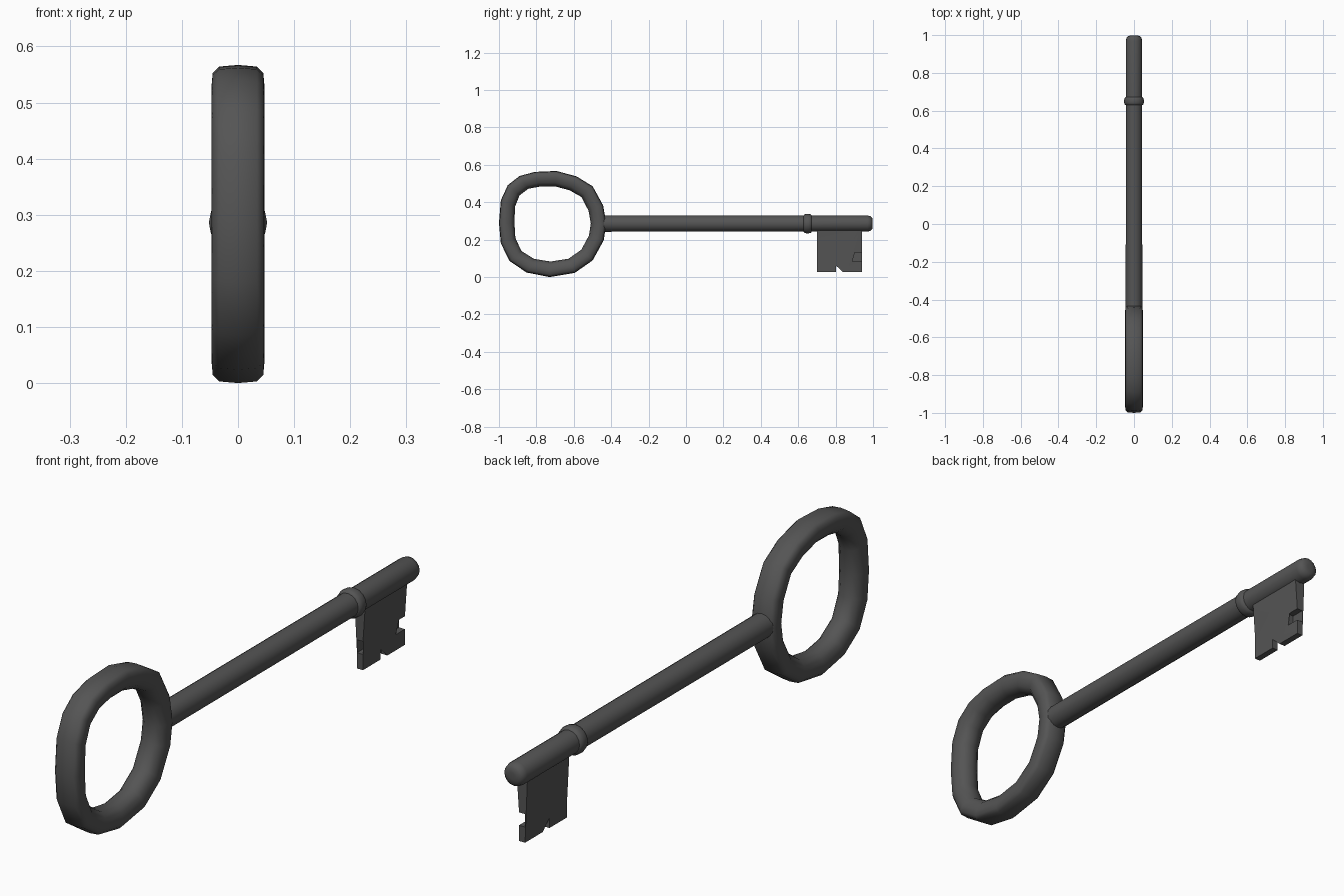
import bpy, bmesh, math

if "Cube" in bpy.data.objects:
    bpy.data.objects.remove(bpy.data.objects["Cube"])

mat = bpy.data.materials.new("dark iron")
mat.diffuse_color = (0.09, 0.09, 0.09, 1)
mat.use_nodes = True
mat.node_tree.nodes["Principled BSDF"].inputs["Base Color"].default_value = mat.diffuse_color
AXIS_Z = 0.286


def finish(name, bm, angle=40):
    bmesh.ops.recalc_face_normals(bm, faces=bm.faces)
    me = bpy.data.meshes.new(name)
    bm.to_mesh(me)
    bm.free()
    ob = bpy.data.objects.new(name, me)
    bpy.context.collection.objects.link(ob)
    me.materials.append(mat)
    bpy.ops.object.select_all(action='DESELECT')
    ob.select_set(True)
    bpy.context.view_layer.objects.active = ob
    bpy.ops.object.shade_smooth_by_angle(angle=math.radians(angle))


def bridge(bm, loops, closed):
    n = len(loops[0])
    for i in range(len(loops) if closed else len(loops) - 1):
        a, b = loops[i], loops[(i + 1) % len(loops)]
        for j in range(n):
            k = (j + 1) % n
            bm.faces.new((a[j], a[k], b[k], b[j]))


# Bow: slightly squarish hand-made ring, swept with a rounded section
cy, cz = -0.713, 0.285
outline = [(.287, .0), (.27, .098), (.214, .2), (.128, .253), (.02, .282),
           (-.096, .277), (-.177, .255), (-.24, .206), (-.277, .125),
           (-.287, .005), (-.277, -.105), (-.23, -.2), (-.139, -.261),
           (-.016, -.285), (.118, -.263), (.214, -.196), (.273, -.089)]
section = [(0, .0), (.003, .034), (.014, .045), (.036, .047), (.062, .041),
           (.078, .024), (.083, 0)]
section += [(d, -x) for d, x in section[-2:0:-1]]
bm = bmesh.new()
loops = []
for y, z in outline:
    r = math.hypot(y, z)
    loops.append([bm.verts.new((x, cy + y * (1 - d / r), cz + z * (1 - d / r)))
                  for d, x in section])
bridge(bm, loops, True)
finish("bow_ring", bm, 50)


# Turned parts along y
def lathe(name, profile, n=16):
    bm = bmesh.new()
    loops = [[bm.verts.new((r * math.cos(2 * math.pi * i / n), y,
                            AXIS_Z + r * math.sin(2 * math.pi * i / n)))
              for i in range(n)] for y, r in profile]
    bridge(bm, loops, False)
    bm.faces.new(loops[0])
    bm.faces.new(loops[-1])
    finish(name, bm, 50)


lathe("shaft", [(-.47, .044), (.65, .043), (.97, .043), (.987, .039),
                (.996, .028), (.998, .012)])
lathe("collar", [(.628, .042), (.633, .049), (.643, .052), (.658, .052),
                 (.668, .049), (.673, .042)])

# Bit: notched plate, a little thicker where it meets the shaft
half = [(.70, .27), (.70, .13), (.752, .13), (.752, .083), (.70, .083),
        (.70, .026), (.801, .026), (.801, .062)]
profile = half + [(1.641 - y, z) for y, z in reversed(half)]
bm = bmesh.new()
sides = [[bm.verts.new((s * (.012 if z < .2 else .022), y, z))
          for y, z in profile] for s in (-1, 1)]
bridge(bm, sides, False)
for s in sides:
    bm.faces.new(s)
bmesh.ops.triangulate(bm, faces=[f for f in bm.faces if len(f.verts) > 4])
finish("bit", bm)
